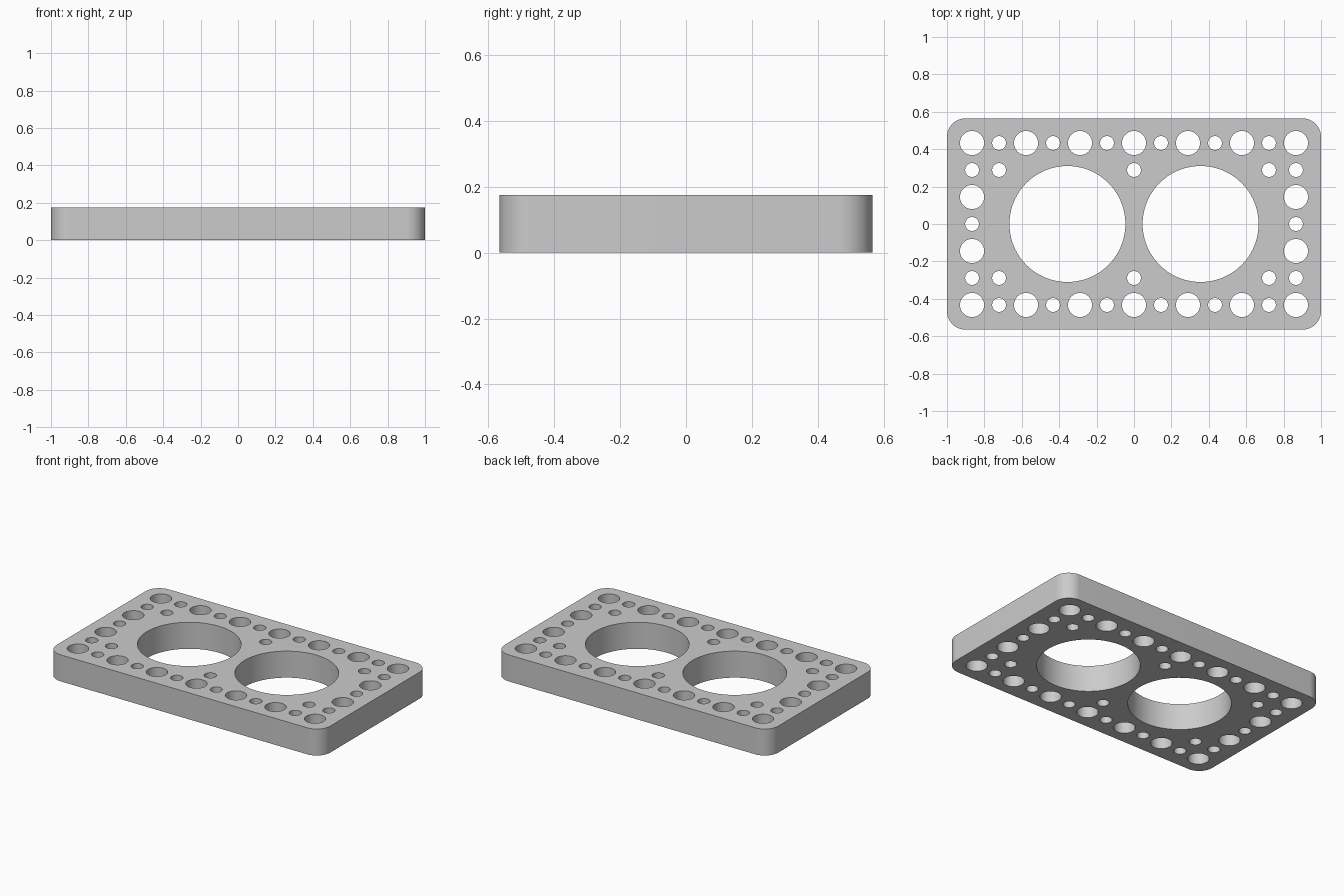
import bpy
from math import cos, sin, pi, radians

if "Cube" in bpy.data.objects:
    bpy.data.objects.remove(bpy.data.objects["Cube"], do_unlink=True)

HALF_X, HALF_Y, THICK = 1.0, 0.565, 0.175
CORNER = 0.1
PITCH = 0.1443
BORE_X, BORE_R = 0.356, 0.31
LARGE_R, SMALL_R = 0.0645, 0.037

grey = bpy.data.materials.new("plain grey")
grey.use_nodes = True
colour = (0.6, 0.6, 0.6, 1)
grey.diffuse_color = colour
grey.node_tree.nodes["Principled BSDF"].inputs["Base Color"].default_value = colour


def arc(cx, cy, r, start, sweep, steps):
    return [(cx + r * cos(start + sweep * i / steps),
             cy + r * sin(start + sweep * i / steps)) for i in range(steps + 1)]


def add_loop(curve, points):
    spline = curve.splines.new("POLY")
    spline.points.add(len(points) - 1)
    for p, (x, y) in zip(spline.points, points):
        p.co = (x, y, 0, 1)
    spline.use_cyclic_u = True


def add_hole(curve, x, y, r, sides):
    add_loop(curve, arc(x, y, r, 0, 2 * pi, sides)[:-1])


# Plate outline with rounded corners
curve = bpy.data.curves.new("plate_profile", "CURVE")
curve.dimensions = "2D"
curve.fill_mode = "BOTH"
curve.extrude = THICK / 2
outline = []
for i, (sx, sy) in enumerate([(1, 1), (-1, 1), (-1, -1), (1, -1)]):
    outline += arc(sx * (HALF_X - CORNER), sy * (HALF_Y - CORNER),
                   CORNER, i * pi / 2, pi / 2, 16)
add_loop(curve, outline)

# Two main bores
for side in (-1, 1):
    add_hole(curve, side * BORE_X, 0, BORE_R, 96)

# Border holes alternate large and small around the grid
border = [(i, j) for i in range(-6, 7) for j in range(-3, 4)
          if abs(i) == 6 or abs(j) == 3]
for i, j in border:
    large = i % 2 == 0 and j % 2 == 1
    add_hole(curve, i * PITCH, j * PITCH, LARGE_R if large else SMALL_R, 40)

# Inner small holes
for i in (-5, 0, 5):
    for j in (-2, 2):
        add_hole(curve, i * PITCH, j * PITCH, SMALL_R, 40)

# Turn the profile into a solid plate
plate = bpy.data.objects.new("perforated_plate", curve)
bpy.context.collection.objects.link(plate)
plate.location.z = THICK / 2
bpy.ops.object.select_all(action="DESELECT")
plate.select_set(True)
bpy.context.view_layer.objects.active = plate
bpy.ops.object.convert(target="MESH")
plate = bpy.context.object
plate.name = "perforated_plate"
plate.data.materials.clear()
plate.data.materials.append(grey)

# Weld the caps to the walls and face everything outward
bpy.ops.object.mode_set(mode="EDIT")
bpy.ops.mesh.select_all(action="SELECT")
bpy.ops.mesh.remove_doubles(threshold=0.0001)
bpy.ops.mesh.normals_make_consistent(inside=False)
bpy.ops.object.mode_set(mode="OBJECT")
bpy.ops.object.shade_smooth_by_angle(angle=radians(30))
